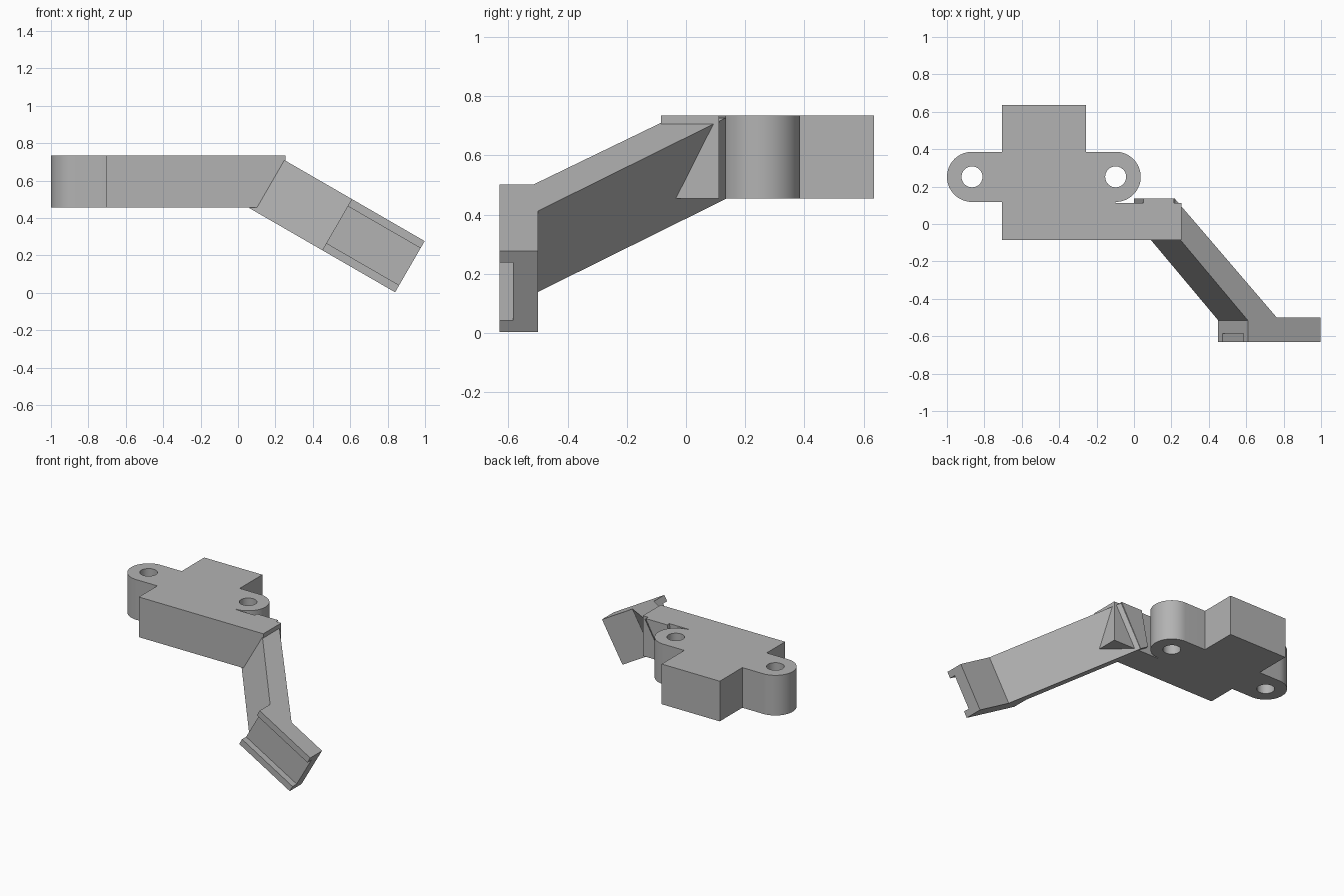
import bpy, bmesh, math
from mathutils import Matrix, Vector

cube = bpy.data.objects.get("Cube")
if cube:
    bpy.data.objects.remove(cube)

grey = bpy.data.materials.new("plain grey")
grey.use_nodes = True
grey.diffuse_color = (0.45, 0.45, 0.45, 1)
grey.node_tree.nodes["Principled BSDF"].inputs["Base Color"].default_value = (0.45, 0.45, 0.45, 1)


def prism(name, outline, origin, across, along, depth):
    """Extrude a 2D outline lying in the plane (across, along)."""
    across, along = Vector(across), Vector(along)
    bm = bmesh.new()
    face = bm.faces.new([bm.verts.new(Vector(origin) + across * a + along * b) for a, b in outline])
    moved = bmesh.ops.extrude_face_region(bm, geom=[face])["geom"]
    bmesh.ops.translate(bm, vec=Vector(depth), verts=[v for v in moved if isinstance(v, bmesh.types.BMVert)])
    bmesh.ops.recalc_face_normals(bm, faces=bm.faces)
    mesh = bpy.data.meshes.new(name)
    bm.to_mesh(mesh)
    bm.free()
    mesh.materials.append(grey)
    obj = bpy.data.objects.new(name, mesh)
    bpy.context.collection.objects.link(obj)
    return obj


def arc(cx, cy, r, start, end, steps):
    angles = [math.radians(start + (end - start) * i / steps) for i in range(steps + 1)]
    return [(cx + r * math.cos(a), cy + r * math.sin(a)) for a in angles]


def activate(obj):
    bpy.ops.object.select_all(action='DESELECT')
    obj.select_set(True)
    bpy.context.view_layer.objects.active = obj


# Mounting plate: central block, two rounded ears and a front bar
X, Y, Z = (1, 0, 0), (0, 1, 0), (0, 0, 1)
BOTTOM, TOP = 0.455, 0.735
EAR_Y, EAR_R = 0.252, 0.134
LEFT_EAR, RIGHT_EAR = -0.098, -0.866
outline = [(-0.705, -0.085), (0.255, -0.085), (0.255, 0.112), (-0.098, 0.112)]
outline += arc(LEFT_EAR, EAR_Y, EAR_R, -90, 90, 32)
outline += [(-0.257, EAR_Y + EAR_R), (-0.257, 0.635), (-0.705, 0.635), (-0.705, EAR_Y + EAR_R)]
outline += arc(RIGHT_EAR, EAR_Y, EAR_R, 90, 270, 32)
outline += [(-0.705, EAR_Y - EAR_R)]
plate = prism("mounting_plate", outline, (0, 0, BOTTOM), X, Y, (0, 0, TOP - BOTTOM))

# Screw holes through the ears
for cx in (LEFT_EAR, RIGHT_EAR):
    cutter = prism("hole_cutter", arc(cx, EAR_Y, 0.056, 0, 360, 40)[:-1], (0, 0, 0.3), X, Y, (0, 0, 0.6))
    cutter.hide_render = True
    cut = plate.modifiers.new("hole", 'BOOLEAN')
    cut.operation = 'DIFFERENCE'
    cut.solver = 'EXACT'
    cut.object = cutter
    activate(plate)
    bpy.ops.object.modifier_apply(modifier=cut.name)
    bpy.data.objects.remove(cutter)
activate(plate)
bpy.ops.object.shade_smooth_by_angle(angle=math.radians(30))

# Tilted frame of the arm: u runs down the slope, v across it
tilt = Matrix.Rotation(math.radians(30), 3, 'Y')
u, v = tilt @ Vector(X), tilt @ Vector(Z)
foot_end = Vector((0.84, 0, 0.003))
WIDTH, LIP, STEP = 0.316, 0.044, -0.585

# Diagonal arm with the foot's back plate
arm = [(0, STEP), (0, -0.5), (-0.271, -0.5), (-0.9, 0.135), (-0.9, -0.05),
       (-0.866, -0.085), (-0.45, -0.515), (-0.45, STEP)]
prism("arm", arm, foot_end, u, Y, v * WIDTH)

# Lips on both sides of the foot's channel
rail = [(0, -0.63), (0, STEP), (-0.45, STEP), (-0.45, -0.63)]
for name, shift in (("lower_lip", 0), ("upper_lip", WIDTH - LIP)):
    prism(name, rail, foot_end + v * shift, u, Y, v * LIP)

# Thin end of the arm showing behind the bar
tab = [(0.06, BOTTOM), (0.215, TOP), (0.05, TOP), (0.0, 0.49)]
prism("arm_end_tab", tab, (0, 0.10, 0), X, Z, (0, 0.036, 0))
